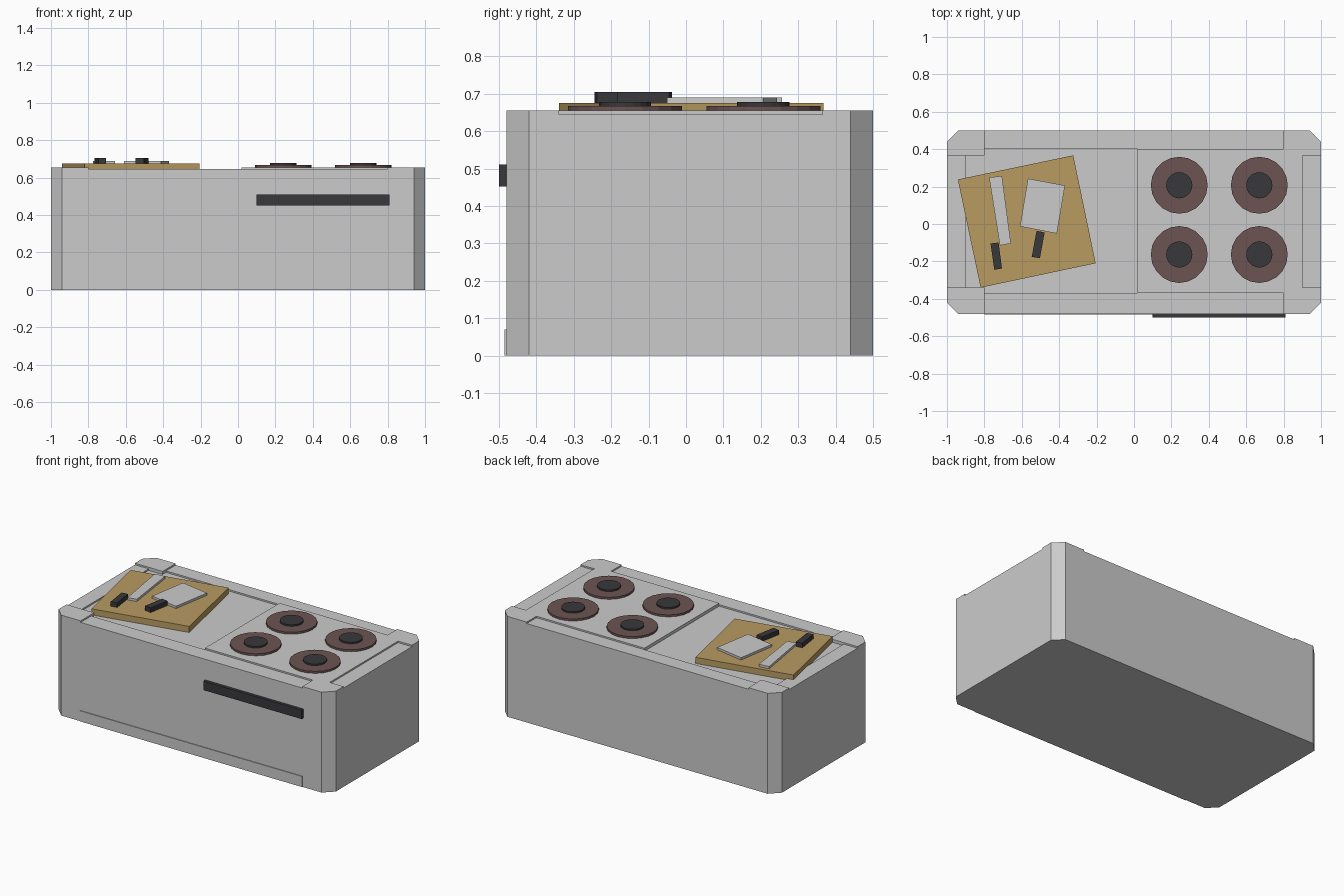
import bpy, bmesh, math

if "Cube" in bpy.data.objects:
    bpy.data.objects.remove(bpy.data.objects["Cube"])


def material(name, rgb):
    m = bpy.data.materials.new(name)
    m.diffuse_color = (*rgb, 1)
    m.use_nodes = True
    m.node_tree.nodes["Principled BSDF"].inputs["Base Color"].default_value = m.diffuse_color
    return m


BLACK = material("black", (0.04, 0.04, 0.045))
BROWN = material("brown", (0.15, 0.09, 0.085))
WOOD = material("wood", (0.48, 0.33, 0.12))


def prism(name, pts, z0, z1, mat=None):
    """Extrude a flat outline (counter-clockwise) from z0 to z1."""
    bm = bmesh.new()
    face = bm.faces.new([bm.verts.new((x, y, z0)) for x, y in pts])
    ext = bmesh.ops.extrude_face_region(bm, geom=[face])["geom"]
    for v in ext:
        if isinstance(v, bmesh.types.BMVert):
            v.co.z = z1
    bmesh.ops.recalc_face_normals(bm, faces=bm.faces)
    me = bpy.data.meshes.new(name)
    bm.to_mesh(me)
    bm.free()
    ob = bpy.data.objects.new(name, me)
    bpy.context.collection.objects.link(ob)
    if mat:
        me.materials.append(mat)
    return ob


def rect(x0, x1, y0, y1):
    return [(x0, y0), (x1, y0), (x1, y1), (x0, y1)]


def disc(x, y, r, n=20):
    return [(x + r * math.cos(math.tau * i / n), y + r * math.sin(math.tau * i / n))
            for i in range(n)]


# Cabinet body with chamfered corners
body = prism("counter_body", [(-0.94, -0.48), (0.94, -0.48), (1, -0.42), (1, 0.44),
                              (0.94, 0.5), (-0.94, 0.5), (-1, 0.44), (-1, -0.42)], 0, 0.655)

# Sunken worktop on the left, and shallow steps along the four edges
recess = [(-0.9, -0.34), (-0.8, -0.34), (-0.8, -0.37), (0.02, -0.37), (0.02, 0.4),
          (-0.8, 0.4), (-0.8, 0.365), (-0.9, 0.365)]
cuts = [("worktop", recess, 0.635),
        ("front_edge", rect(-0.8, 0.8, -0.6, -0.37), 0.645),
        ("back_edge", rect(-0.8, 0.8, 0.4, 0.6), 0.645),
        ("left_edge", rect(-1.1, -0.9, -0.34, 0.365), 0.645),
        ("right_edge", rect(0.9, 1.1, -0.34, 0.365), 0.645)]
for name, pts, z in cuts:
    cutter = prism(name + "_cutter", pts, z, 0.8)
    cutter.hide_render = True
    cutter.hide_set(True)
    mod = body.modifiers.new(name, 'BOOLEAN')
    mod.operation = 'DIFFERENCE'
    mod.solver = 'EXACT'
    mod.object = cutter

# Kick panel and oven handle on the front
prism("kick_panel", rect(-0.8, 0.8, -0.485, -0.475), 0.001, 0.07)
prism("oven_handle", rect(0.1, 0.81, -0.5, -0.475), 0.452, 0.511, BLACK)

# Four hob burners
for x in (0.242, 0.67):
    for y in (-0.163, 0.207):
        prism("burner_ring", disc(x, y, 0.152), 0.65, 0.668, BROWN)
        prism("burner_cap", disc(x, y, 0.07), 0.66, 0.678, BLACK)

# Cutting board, turned a little
prism("cutting_board", [(-0.82, -0.34), (-0.205, -0.21), (-0.325, 0.367), (-0.942, 0.238)],
      0.635, 0.675, WOOD)

# Knife and cleaver lying on the board
prism("knife_blade", [(-0.717, -0.115), (-0.658, -0.104), (-0.706, 0.257), (-0.775, 0.249)],
      0.67, 0.69)
prism("knife_handle", [(-0.747, -0.245), (-0.706, -0.238), (-0.724, -0.099), (-0.767, -0.104)],
      0.67, 0.705, BLACK)
prism("cleaver_blade", [(-0.61, -0.013), (-0.412, -0.051), (-0.369, 0.206), (-0.567, 0.243)],
      0.67, 0.69)
prism("cleaver_handle", [(-0.547, -0.176), (-0.503, -0.183), (-0.478, -0.045), (-0.521, -0.037)],
      0.67, 0.705, BLACK)
